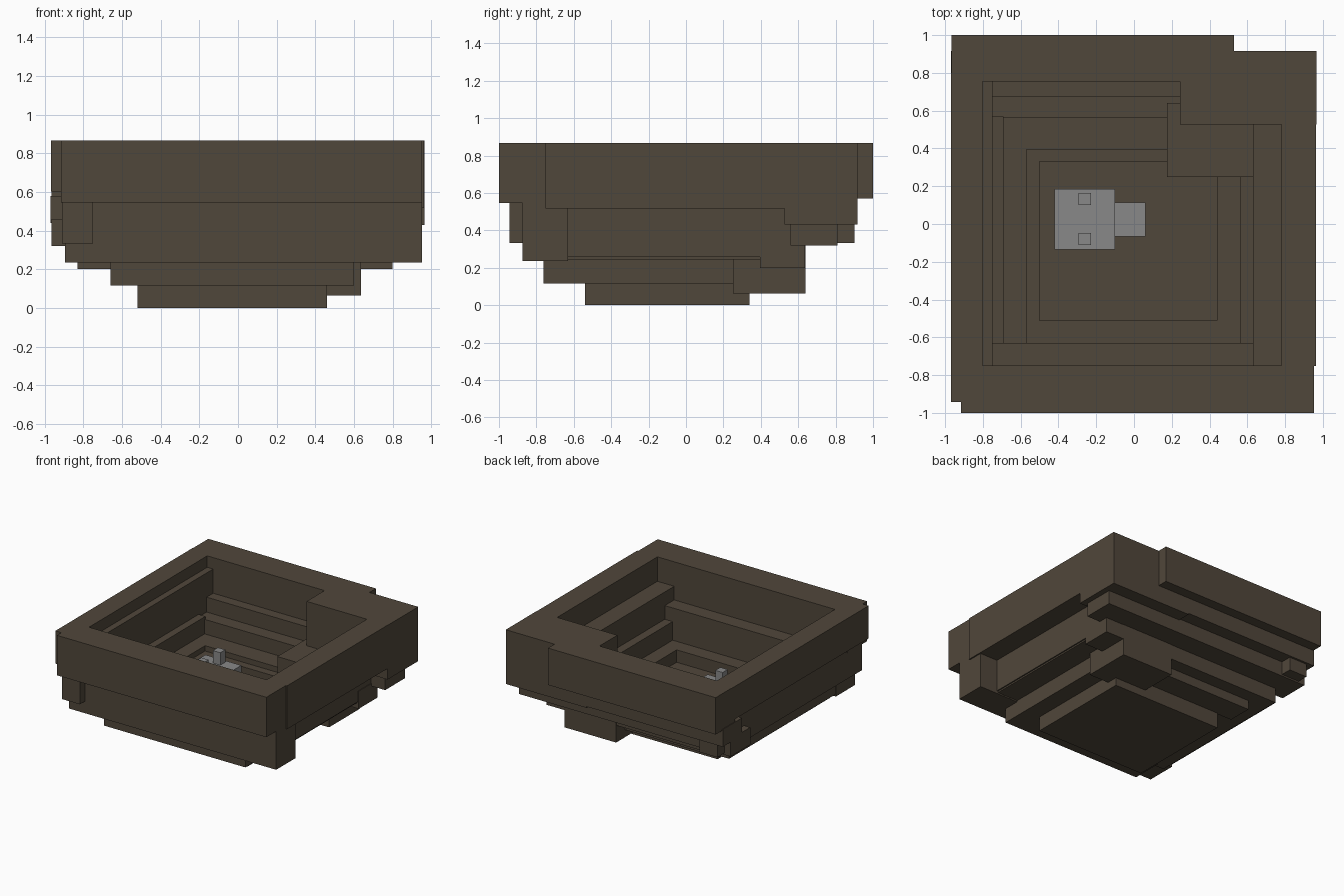
import bpy
import bmesh
from mathutils import Matrix, Vector

default_cube = bpy.data.objects.get("Cube")
if default_cube:
    bpy.data.objects.remove(default_cube, do_unlink=True)


def make_material(name, colour):
    material = bpy.data.materials.new(name)
    material.use_nodes = True
    material.diffuse_color = colour
    shader = next(n for n in material.node_tree.nodes if n.type == "BSDF_PRINCIPLED")
    shader.inputs["Base Color"].default_value = colour
    shader.inputs["Roughness"].default_value = 0.9
    return material


earth = make_material("dark_earth_brown", (0.081, 0.063, 0.043, 1))
stone = make_material("mid_grey", (0.25, 0.25, 0.25, 1))


def block(name, x, y, z, material=earth):
    """Add a box spanning the given ranges on each axis."""
    low, high = Vector((x[0], y[0], z[0])), Vector((x[1], y[1], z[1]))
    mesh = bpy.data.meshes.new(name)
    bm = bmesh.new()
    placement = Matrix.Translation((low + high) / 2) @ Matrix.Diagonal((*(high - low), 1))
    bmesh.ops.create_cube(bm, size=1, matrix=placement)
    bm.to_mesh(mesh)
    bm.free()
    mesh.materials.append(material)
    item = bpy.data.objects.new(name, mesh)
    bpy.context.scene.collection.objects.link(item)
    return item


RIM = 0.867
FLOOR = 0.2
LOW_LEDGE = 0.3
SECOND_LEDGE = 0.343

# Floor of the pit
block("pit_floor", x=(-0.52, 0.46), y=(-0.54, 0.34), z=(0, FLOOR))

# Lowest ring of walls, sharing one ledge height
block("lowest_front_wall", x=(-0.66, 0.6), y=(-0.763, -0.51), z=(0.117, LOW_LEDGE))
block("lowest_back_wall", x=(-0.66, 0.46), y=(0.33, 0.53), z=(0.125, LOW_LEDGE))
block("lowest_left_wall", x=(0.44, 0.6), y=(-0.763, 0.3), z=(0.117, LOW_LEDGE))
block("lowest_right_wall", x=(-0.72, -0.5), y=(-0.64, 0.41), z=(FLOOR, LOW_LEDGE))

# Second ring of walls
block("lower_back_wall", x=(-0.83, 0.8), y=(0.395, 0.637), z=(FLOOR, SECOND_LEDGE))
block("lower_left_wall", x=(0.56, 0.785), y=(-0.65, 0.4), z=(0.245, 0.45))
block("lower_right_wall", x=(-0.83, -0.57), y=(-0.65, 0.6), z=(FLOOR, SECOND_LEDGE))

# Third ring of walls
block("middle_front_wall", x=(-0.895, 0.953), y=(-0.875, -0.63), z=(0.235, 0.56))
block("middle_back_wall", x=(-0.965, 0.92), y=(0.56, 0.81), z=(0.32, 0.46))
block("middle_right_wall", x=(-0.89, -0.69), y=(-0.65, 0.57), z=(0.25, 0.48))

# Fourth ring of walls
block("upper_back_wall", x=(-0.97, 0.5), y=(0.672, 0.917), z=(0.44, 0.58))
block("upper_left_wall", x=(0.63, 0.795), y=(-0.65, 0.56), z=(0.257, 0.67))
block("upper_left_ledge_end", x=(0.63, 0.795), y=(-0.76, -0.62), z=(0.5, 0.67))
block("upper_right_wall", x=(-0.91, -0.75), y=(-0.943, 0.9), z=(0.333, 0.775))

# Rim walls
block("rim_front_wall", x=(-0.915, 0.953), y=(-1, -0.75), z=(0.545, RIM))
block("rim_back_wall", x=(-0.965, 0.53), y=(0.755, 1), z=(0.57, RIM))
block("rim_left_wall", x=(0.78, 0.963), y=(-0.752, 0.54), z=(0.517, RIM))
block("rim_right_wall", x=(-0.968, -0.803), y=(-0.943, 0.8), z=(0.603, RIM))

# Solid blocks filling the back left corner
block("rim_corner_block", x=(0.243, 0.965), y=(0.527, 0.917), z=(0.43, RIM))
block("lower_corner_block", x=(0.175, 0.637), y=(0.25, 0.64), z=(0.063, 0.51))

# Grey blocky figure lying on the floor
block("figure_body", x=(-0.42, -0.1), y=(-0.135, 0.185), z=(FLOOR, 0.39), material=stone)
block("figure_head", x=(-0.1, 0.06), y=(-0.065, 0.115), z=(FLOOR, 0.37), material=stone)
for side, centre in (("right", 0.132), ("left", -0.08)):
    block(f"figure_{side}_leg", x=(-0.293, -0.228), y=(centre - 0.032, centre + 0.032),
          z=(0.39, 0.49), material=stone)
